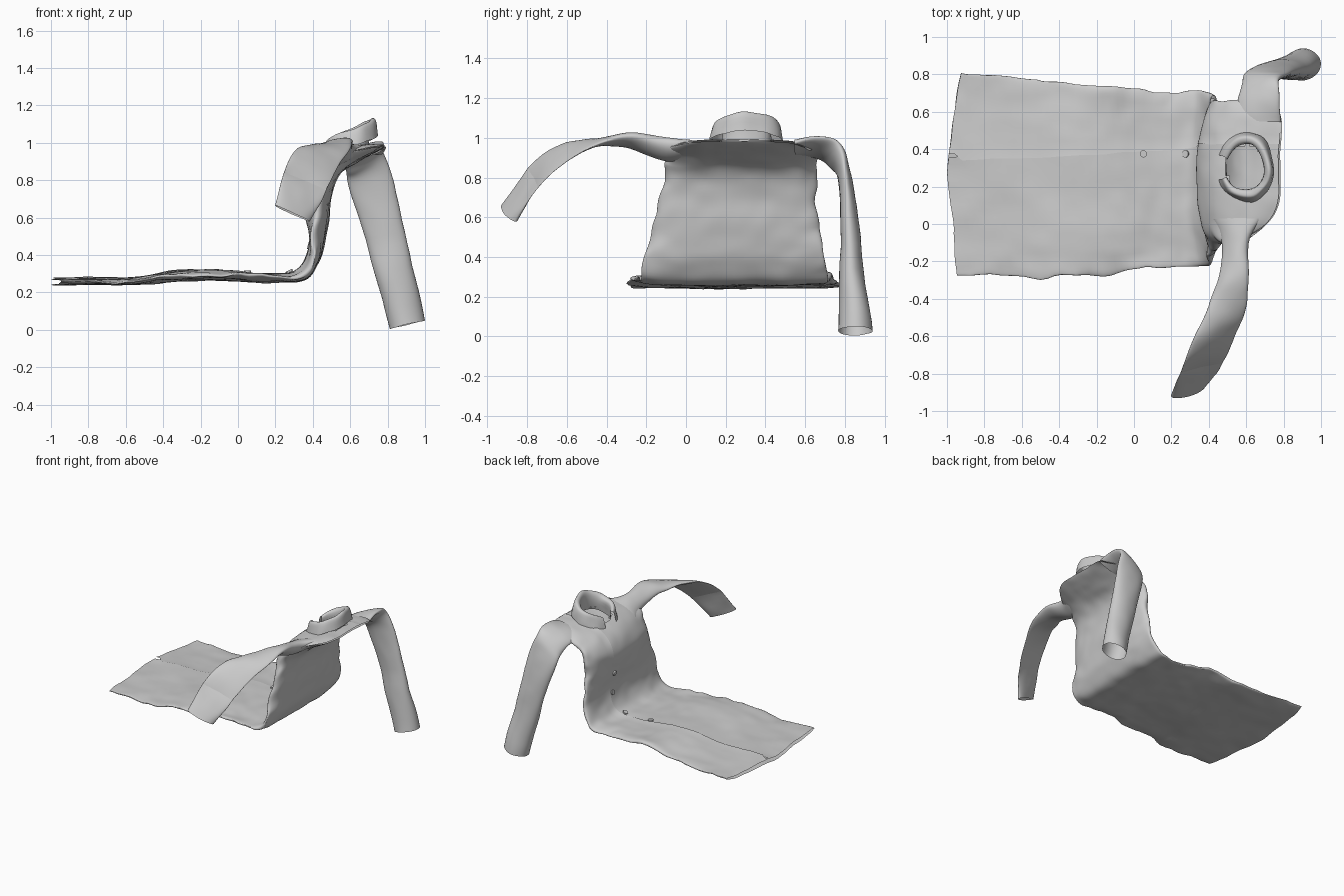
import bpy
import math
from mathutils import Vector, noise

if "Cube" in bpy.data.objects:
    bpy.data.objects.remove(bpy.data.objects["Cube"])

cloth = bpy.data.materials.new("grey_cloth")
cloth.use_nodes = True
GREY = (0.6, 0.6, 0.6, 1)
cloth.diffuse_color = GREY
cloth.node_tree.nodes["Principled BSDF"].inputs["Base Color"].default_value = GREY


def spline(stations, steps):
    """Catmull-Rom interpolation of equal-length number rows."""
    rows = []
    last = len(stations) - 1
    for i in range(last):
        a, b, c, d = (stations[max(0, min(last, i + k))] for k in (-1, 0, 1, 2))
        for s in range(steps):
            t = s / steps
            rows.append([q + 0.5 * t * (r - p + t * (2 * p - 5 * q + 4 * r - w + t * (3 * (q - r) + w - p)))
                         for p, q, r, w in zip(a, b, c, d)])
    return rows + [list(stations[-1])]


def loft(name, rings, closed=True, skip=None):
    """Skin a list of point rings into one smooth sheet."""
    n = len(rings[0])
    verts = [p for ring in rings for p in ring]
    faces = []
    for i in range(len(rings) - 1):
        for j in range(n if closed else n - 1):
            k = (j + 1) % n
            f = (i * n + j, i * n + k, (i + 1) * n + k, (i + 1) * n + j)
            if not (skip and skip(sum((verts[v] for v in f), Vector()) / 4, j / n)):
                faces.append(f)
    mesh = bpy.data.meshes.new(name)
    mesh.from_pydata(verts, [], faces)
    mesh.materials.append(cloth)
    for poly in mesh.polygons:
        poly.use_smooth = True
    obj = bpy.data.objects.new(name, mesh)
    bpy.context.collection.objects.link(obj)
    return obj


def rumple(p, amount):
    """Soft cloth wrinkles."""
    return p + amount * Vector(noise.noise_vector(p * 4)) + amount * 0.4 * Vector(noise.noise_vector(p * 11))


# Shirt body: back x, back z, front x, front z, right edge y, left edge y
BODY = [
    (-1, .24, -1, .27, -.28, .80),
    (-.6, .245, -.6, .28, -.275, .78),
    (-.25, .265, -.25, .32, -.265, .745),
    (0, .26, 0, .31, -.255, .73),
    (.2, .255, .18, .3, -.235, .71),
    (.36, .265, .3, .31, -.225, .695),
    (.44, .38, .36, .38, -.21, .685),
    (.47, .52, .38, .5, -.185, .67),
    (.5, .7, .345, .64, -.145, .655),
    (.55, .83, .34, .79, -.12, .65),
    (.64, .9, .43, .92, -.12, .66),
    (.75, .96, .61, .985, -.11, .66),
    (.785, .985, .775, .99, -.06, .64),
]
COUNT = 80
rings = []
for i, (bx, bz, fx, fz, y0, y1) in enumerate(spline(BODY, 8)):
    mid, half = (y0 + y1) / 2, (y1 - y0) / 2
    placket = 0.36 + 0.08 * min(1, i / 48)
    start = math.acos((placket - mid) / half)
    # edges part at the hem, overlap above it
    overlap = -0.03 if i < 2 else 0.04
    # upper front rounds out, lower front lies flat
    roundness = 0.6 + 0.4 * min(1, max(0, (fz - 0.35) / 0.3))
    ring = []
    for j in range(COUNT):
        a = start + (math.tau + overlap) * j / (COUNT - 1)
        c, s = math.cos(a), math.sin(a)
        front = 0.5 + 0.5 * math.copysign(abs(s) ** roundness, s)
        p = Vector((bx + (fx - bx) * front, mid + half * c, bz + (fz - bz) * front))
        # angled hem, sloping shoulders
        p.x += 0.06 * abs(c) * max(0, -p.x)
        shoulder = c ** 4 * max(0, (p.z - 0.85) / 0.15)
        p.z -= 0.03 * shoulder
        if c < 0:
            p.x -= 0.16 * shoulder
        # stronger creases along the side seams
        p = rumple(p, 0.012 + 0.022 * c ** 8)
        if j == COUNT - 1:
            p += Vector((-0.003, 0, 0.005))
        ring.append(p)
    rings.append(ring)

NECK = Vector((0.6, 0.3, 1.02))


def in_neck(p, around):
    on_front = around < 0.25 or around > 0.75
    return on_front and p.z > 0.9 and ((p.x - NECK.x) / 0.11) ** 2 + ((p.y - NECK.y) / 0.13) ** 2 < 1


loft("shirt_body", rings, closed=False, skip=in_neck)


def sleeve(name, stations):
    """Flattened open tube: each row is centre, wide half-axis, thin half-axis."""
    tube = []
    for row in spline(stations, 7):
        centre, wide, thin = (Vector(row[k:k + 3]) for k in (0, 3, 6))
        tube.append([rumple(centre + wide * math.cos(a) + thin * math.sin(a), 0.01)
                     for a in (math.tau * j / 32 for j in range(32))])
    loft(name, tube)


sleeve("right_sleeve", [
    (.55, .03, .93, .13, 0, .04, 0, 0, .04),
    (.54, -.1, .94, .075, 0, .03, 0, 0, .055),
    (.53, -.28, .985, .08, .01, .02, 0, 0, .035),
    (.49, -.45, .975, .11, .02, 0, 0, 0, .02),
    (.43, -.61, .925, .12, .025, -.03, 0, .01, .025),
    (.36, -.77, .8, .105, .02, -.06, .01, .025, .03),
    (.29, -.885, .625, .092, .025, -.045, .01, .035, -.01),
])
sleeve("left_sleeve", [
    (.66, .55, .95, .12, 0, .03, 0, 0, .03),
    (.67, .67, .955, .11, 0, .05, 0, .01, .03),
    (.68, .76, .91, .1, .01, .06, 0, .03, .025),
    (.71, .805, .78, .115, 0, .03, 0, .035, 0),
    (.8, .83, .45, .105, 0, .025, 0, .055, 0),
    (.905, .85, .028, .092, 0, .02, 0, .087, 0),
])

# Folded collar, open at the throat, its points dropping forward
COLLAR = [(.11, .13, -.08), (.1, .125, .03), (.115, .15, .055), (.135, .17, .035), (.155, .185, -.045)]
collar_rings = []
for rx, ry, lift in spline(COLLAR, 4):
    ring = []
    for j in range(41):
        a = math.radians(-160 + 8 * j)
        tip = abs(a / math.pi) ** 8
        p = NECK + Vector((rx * math.cos(a) * (1 + 0.12 * tip), ry * math.sin(a) * (1 + 0.3 * tip), lift))
        p.z += 0.38 * (p.x - NECK.x) - 0.05 * tip
        ring.append(rumple(p, 0.02))
    collar_rings.append(ring)
loft("collar", collar_rings, closed=False)

# Buttons beside the placket
for number, (place, facing) in enumerate([
    ((.05, .375, .313), (0, 0, 1)),
    ((.275, .375, .314), (-.5, 0, 1)),
    ((.378, .385, .45), (-1, 0, .2)),
    ((.358, .39, .61), (-1, 0, -.2)),
]):
    bpy.ops.mesh.primitive_cylinder_add(vertices=20, radius=0.019, depth=0.01, location=place)
    button = bpy.context.object
    button.name = f"button_{number + 1}"
    button.rotation_euler = Vector(facing).to_track_quat("Z", "Y").to_euler()
    button.data.materials.append(cloth)
    bpy.ops.object.shade_smooth_by_angle()
